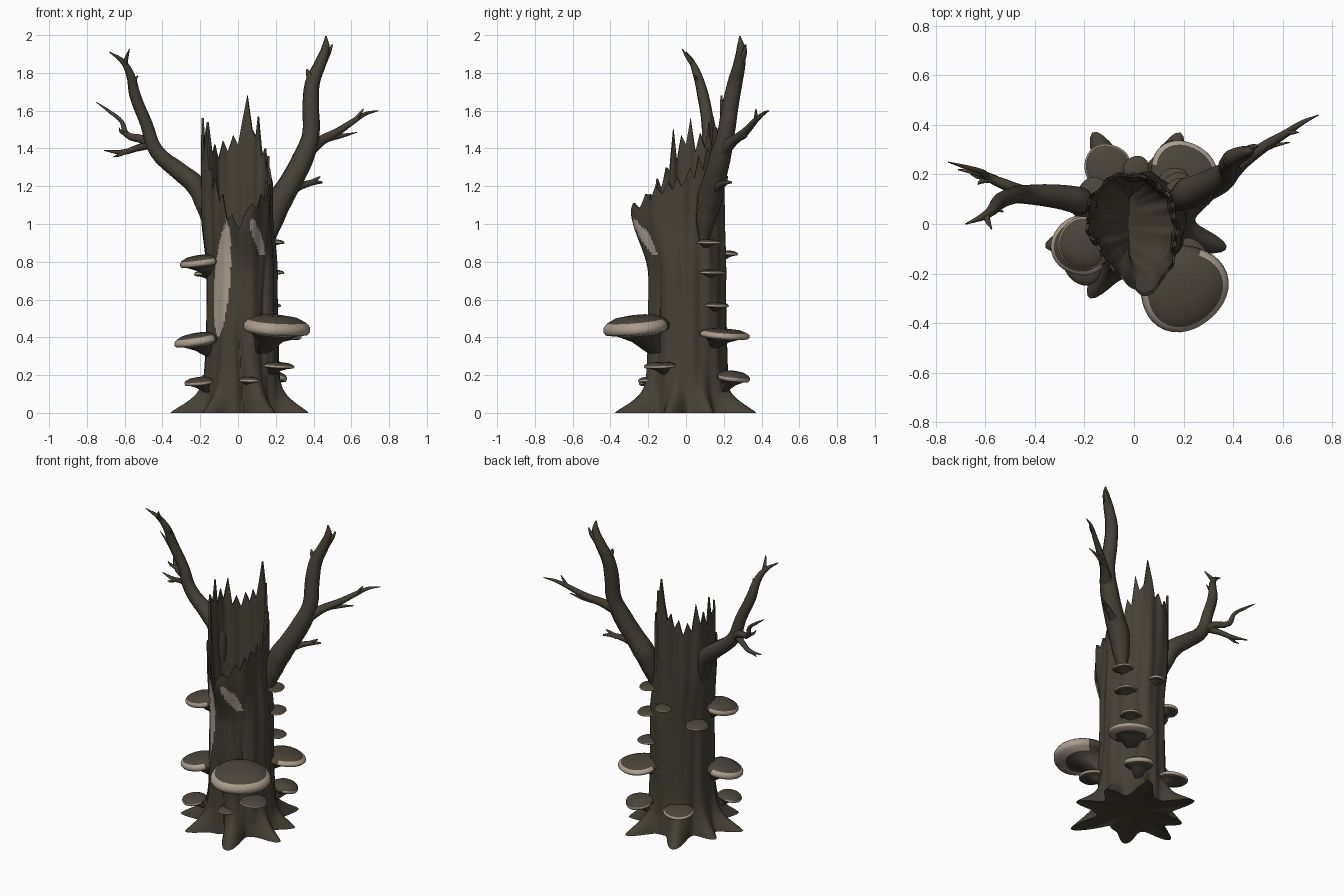
import bpy, bmesh, math, random
from mathutils import Vector, Matrix

random.seed(4)


def material(name, rgb):
    m = bpy.data.materials.new(name)
    m.diffuse_color = (*rgb, 1)
    return m


BARK = material("dark bark", (0.060, 0.052, 0.035))
CAP = material("fungus brown", (0.071, 0.060, 0.043))
PALE = material("pale wood", (0.40, 0.34, 0.265))


def finish(bm, name, mats, angle=40):
    bmesh.ops.recalc_face_normals(bm, faces=bm.faces)
    me = bpy.data.meshes.new(name)
    bm.to_mesh(me)
    bm.free()
    ob = bpy.data.objects.new(name, me)
    bpy.context.collection.objects.link(ob)
    for m in mats:
        me.materials.append(m)
    smooth(ob, angle)
    return ob


def smooth(ob, angle):
    bpy.ops.object.select_all(action='DESELECT')
    ob.select_set(True)
    bpy.context.view_layer.objects.active = ob
    bpy.ops.object.shade_smooth_by_angle(angle=math.radians(angle))


def cyclic(table, deg):
    f = (deg % 360) / 360 * len(table)
    i = int(f)
    a, b = table[i % len(table)], table[(i + 1) % len(table)]
    return a + (b - a) * (f - i)


def bump(a, centre, width):
    d = (a - centre + 180) % 360 - 180
    return math.exp(-(d / width) ** 2)


# Trunk shape: splintered rim heights, mouth radii and root directions by angle
RIM = [1.24, 1.30, 1.24, 1.36, 1.28, 1.40, 1.36, 1.57, 1.46, 1.50, 1.68, 1.56,
       1.42, 1.47, 1.38, 1.44, 1.34, 1.42, 1.36, 1.54, 1.40, 1.48, 1.38, 1.56,
       1.42, 1.47, 1.33, 1.50, 1.28, 1.30, 1.18, 1.24, 1.12, 1.16, 1.02, 1.05,
       0.97, 1.06, 1.11, 1.08, 1.16, 1.12, 1.20, 1.16, 1.22, 1.18, 1.25, 1.20]
MOUTH = [0.175, 0.18, 0.195, 0.205, 0.21, 0.205, 0.195, 0.18, 0.195, 0.265, 0.25, 0.195]
ROOTS = [(65, 0.165), (117, 0.175), (162, 0.10), (194, 0.17), (236, 0.13),
         (293, 0.175), (344, 0.145), (22, 0.11)]
SEG = 144


def trunk_point(deg, z, inset=0.0):
    s = min(max((z - 0.72) / 0.36, 0), 1)
    s = s * s * (3 - 2 * s)
    a = math.radians(deg)
    r = (0.187 + 0.018 * math.sin(a) ** 2) * (1 - s)
    r += (cyclic(MOUTH, deg) + 0.035 * bump(deg, 282, 12)) * s
    # bark ridges and long clefts
    r += 0.005 * math.sin(9 * a + 2 * z) + 0.0025 * math.sin(17 * a - 3 * z)
    r -= 0.022 * bump(deg, 262 + 22 * (0.5 - z), 5) * min(1, max(0, (0.5 - z) * 8))
    r -= 0.018 * bump(deg, 300 + 14 * z, 5) * max(0, math.sin(math.pi * min(z, 1)))
    # flared roots with rounded toes
    if z < 0.6:
        r += 0.018 * math.exp(-z / 0.16)
        for d, length in ROOTS:
            r += length * bump(deg, d, 11) * (0.65 * math.exp(-(z / 0.075) ** 1.6) + 0.35 * math.exp(-z / 0.09))
            r += 0.018 * bump(deg, d, 14) * math.exp(-z / 0.2)
    r -= inset
    off = 1 - s
    return Vector((r * math.cos(a) + 0.02 * off, r * math.sin(a) + 0.006 * off, z))


def build_trunk():
    bm = bmesh.new()
    degs = [360 * i / SEG for i in range(SEG)]
    low = [0, 0.012, 0.03, 0.05, 0.075, 0.1, 0.13, 0.17, 0.22] + [0.26 + 0.016 * k for k in range(39)]
    rings = [[trunk_point(d, z) for d in degs] for z in low]
    top = low[-1]
    up = 12
    for k in range(1, up + 1):
        rings.append([trunk_point(d, top + (cyclic(RIM, d) - top) * k / up) for d in degs])
    outer = len(rings) - 1
    # hollow inside, narrowing to a crease that runs front to back
    for k in range(up, -1, -1):
        t = k / up
        rings.append([trunk_point(d, top + (cyclic(RIM, d) - top) * t, 0.036 - 0.024 * t) for d in degs])
    last = rings[-1]
    for t in (0.33, 0.66, 0.97):
        rings.append([Vector((p.x + (-0.02 - p.x) * t, p.y * (1 - 0.4 * t), p.z - 0.2 * t)) for p in last])
    vs = [[bm.verts.new(p) for p in ring] for ring in rings]
    for k in range(len(vs) - 1):
        for i in range(SEG):
            j = (i + 1) % SEG
            f = bm.faces.new((vs[k][i], vs[k][j], vs[k + 1][j], vs[k + 1][i]))
            c = f.calc_center_median()
            # bare wood where bark has peeled off the front
            if k < outer and c.y < -0.05:
                t = (c.z - 0.40) / 0.61
                if 0 < t < 1 and abs(c.x + 0.105 - 0.045 * t) < 0.042 * math.sin(math.pi * t) ** 0.6:
                    f.material_index = 1
                u = (c.z - 0.84) / 0.18
                if 0 < u < 1 and abs(c.x - 0.13 + 0.055 * u) < 0.024 * math.sin(math.pi * (0.1 + 0.8 * u)) ** 0.5:
                    f.material_index = 1
    for ring, p in ((vs[0], (0, 0, 0.04)), (vs[-1], (-0.02, 0, top - 0.2))):
        mid = bm.verts.new(p)
        for i in range(SEG):
            bm.faces.new((ring[i], ring[(i + 1) % SEG], mid))
    finish(bm, "trunk", [BARK, PALE], 45)


build_trunk()


# Branches: tapering tubes through (x, y, z, radius) points
def branch(name, pts):
    cu = bpy.data.curves.new(name, 'CURVE')
    cu.dimensions = '3D'
    cu.bevel_depth = 1.0
    cu.bevel_resolution = 2
    cu.resolution_u = 4
    cu.use_fill_caps = True
    sp = cu.splines.new('BEZIER')
    sp.bezier_points.add(len(pts) - 1)
    for b, (x, y, z, r) in zip(sp.bezier_points, pts):
        b.co = (x, y, z)
        b.radius = r * random.uniform(0.95, 1.1)
        b.handle_left_type = b.handle_right_type = 'AUTO'
    cu.materials.append(BARK)
    ob = bpy.data.objects.new(name, cu)
    bpy.context.collection.objects.link(ob)
    bpy.ops.object.select_all(action='DESELECT')
    ob.select_set(True)
    bpy.context.view_layer.objects.active = ob
    bpy.ops.object.convert(target='MESH')
    smooth(bpy.context.object, 50)


branch("left_branch", [(-0.168, 0.07, 1.0, 0.02), (-0.19, 0.08, 1.11, 0.045), (-0.225, 0.095, 1.205, 0.056),
                       (-0.30, 0.11, 1.27, 0.052), (-0.435, 0.12, 1.39, 0.042), (-0.485, 0.115, 1.53, 0.034),
                       (-0.545, 0.09, 1.68, 0.029), (-0.57, 0.06, 1.79, 0.022), (-0.61, 0.03, 1.86, 0.014),
                       (-0.68, 0.0, 1.91, 0.003)])
branch("left_top_twig", [(-0.60, 0.04, 1.84, 0.015), (-0.59, 0.01, 1.88, 0.011), (-0.575, -0.02, 1.925, 0.003)])
branch("left_short_twig", [(-0.555, 0.08, 1.70, 0.018), (-0.55, 0.06, 1.75, 0.011), (-0.53, 0.05, 1.785, 0.003)])
branch("left_side_branch", [(-0.44, 0.12, 1.40, 0.03), (-0.50, 0.15, 1.445, 0.022), (-0.59, 0.19, 1.475, 0.016),
                            (-0.615, 0.21, 1.54, 0.012), (-0.68, 0.23, 1.595, 0.009), (-0.75, 0.25, 1.645, 0.002)])
branch("left_low_twig", [(-0.47, 0.13, 1.42, 0.022), (-0.54, 0.17, 1.40, 0.016), (-0.61, 0.20, 1.38, 0.013),
                         (-0.71, 0.22, 1.39, 0.003)])
branch("left_low_fork", [(-0.59, 0.19, 1.385, 0.012), (-0.63, 0.19, 1.365, 0.008), (-0.66, 0.20, 1.355, 0.002)])
branch("left_side_fork", [(-0.58, 0.18, 1.47, 0.014), (-0.62, 0.17, 1.49, 0.008), (-0.63, 0.16, 1.51, 0.002)])

branch("right_branch", [(0.168, 0.09, 0.90, 0.02), (0.19, 0.105, 1.02, 0.05), (0.225, 0.125, 1.13, 0.066),
                        (0.275, 0.145, 1.215, 0.062), (0.345, 0.18, 1.35, 0.053), (0.385, 0.21, 1.47, 0.045),
                        (0.385, 0.235, 1.63, 0.041), (0.395, 0.26, 1.75, 0.037), (0.44, 0.285, 1.86, 0.031),
                        (0.465, 0.29, 1.94, 0.021), (0.465, 0.285, 1.995, 0.004)])
branch("right_top_twig", [(0.45, 0.29, 1.86, 0.022), (0.48, 0.31, 1.91, 0.014), (0.50, 0.315, 1.95, 0.004)])
branch("right_knob", [(0.395, 0.255, 1.75, 0.026), (0.375, 0.25, 1.79, 0.016), (0.365, 0.25, 1.82, 0.005)])
branch("right_side_branch", [(0.37, 0.19, 1.39, 0.04), (0.44, 0.25, 1.44, 0.028), (0.53, 0.315, 1.49, 0.021),
                             (0.62, 0.37, 1.55, 0.015), (0.68, 0.41, 1.585, 0.01), (0.745, 0.44, 1.60, 0.002)])
branch("right_side_fork", [(0.46, 0.27, 1.45, 0.02), (0.54, 0.31, 1.465, 0.012), (0.63, 0.33, 1.485, 0.002)])
branch("right_tip_fork", [(0.62, 0.37, 1.55, 0.012), (0.65, 0.37, 1.59, 0.007), (0.665, 0.37, 1.61, 0.002)])
branch("right_low_twig", [(0.27, 0.15, 1.18, 0.032), (0.34, 0.18, 1.205, 0.02), (0.40, 0.21, 1.22, 0.014),
                          (0.445, 0.24, 1.22, 0.005)])
branch("right_low_fork", [(0.37, 0.20, 1.21, 0.016), (0.41, 0.21, 1.235, 0.01), (0.435, 0.22, 1.25, 0.004)])

# Bracket fungus: lens shaped cap, pale outer rim and a foot sloping back to the trunk
# profile columns: radius, height, shift toward trunk
PROFILE = [(0.30, 0.52, 0.05), (0.62, 0.45, 0), (0.86, 0.26, 0), (0.93, 0.17, 0), (0.99, 0.04, 0),
           (1.0, -0.14, 0), (0.94, -0.30, 0), (0.68, -0.40, 0.08), (0.42, -0.75, 0.30), (0.20, -1.40, 0.60)]


def fungus(name, x, y, z, r, h, droop=6, seg=36):
    bm = bmesh.new()
    out = math.atan2(y, x)
    place = (Matrix.Translation((x, y, z)) @ Matrix.Rotation(out, 4, 'Z')
             @ Matrix.Rotation(math.radians(droop), 4, 'Y'))
    wave = random.uniform(0, 6)
    band = (2, 3, 4, 5, 6) if r > 0.11 else (3, 4, 5) if r > 0.087 else (4, 5)
    rings = []
    for pr, pz, shift in PROFILE:
        ring = []
        for i in range(seg):
            a = 2 * math.pi * i / seg
            k = r * pr * (1 + 0.035 * math.sin(3 * a + wave))
            ring.append(bm.verts.new(place @ Vector((k * math.cos(a) - shift * r, k * 1.06 * math.sin(a), pz * h))))
        rings.append(ring)
    for n in range(len(rings) - 1):
        for i in range(seg):
            j = (i + 1) % seg
            f = bm.faces.new((rings[n][i], rings[n][j], rings[n + 1][j], rings[n + 1][i]))
            if n in band and math.cos(2 * math.pi * (i + 0.5) / seg) > -0.5:
                f.material_index = 1
    bm.faces.new(rings[0])
    bm.faces.new(rings[-1])
    finish(bm, name, [CAP, PALE], 60)


for i, spec in enumerate([
        (0.20, -0.26, 0.458, 0.172, 0.11, 7), (0.20, 0.205, 0.415, 0.13, 0.055, 6),
        (-0.205, -0.08, 0.80, 0.102, 0.065, 8), (-0.22, -0.09, 0.385, 0.115, 0.07, 10),
        (-0.11, 0.235, 0.19, 0.089, 0.04, 6), (0.01, 0.225, 0.845, 0.05, 0.028, 4),
        (0.215, -0.14, 0.25, 0.08, 0.035, 4), (-0.205, -0.17, 0.165, 0.075, 0.045, 8),
        (0.17, 0.25, 0.19, 0.085, 0.06, 8), (0.06, -0.205, 0.175, 0.05, 0.03, 4),
        (-0.165, 0.12, 0.74, 0.066, 0.035, 6), (0.185, 0.12, 0.905, 0.062, 0.026, 2),
        (0.18, 0.14, 0.745, 0.066, 0.026, 2), (0.165, 0.165, 0.57, 0.062, 0.028, 2)]):
    fungus(f"bracket_fungus_{i + 1}", *spec)
